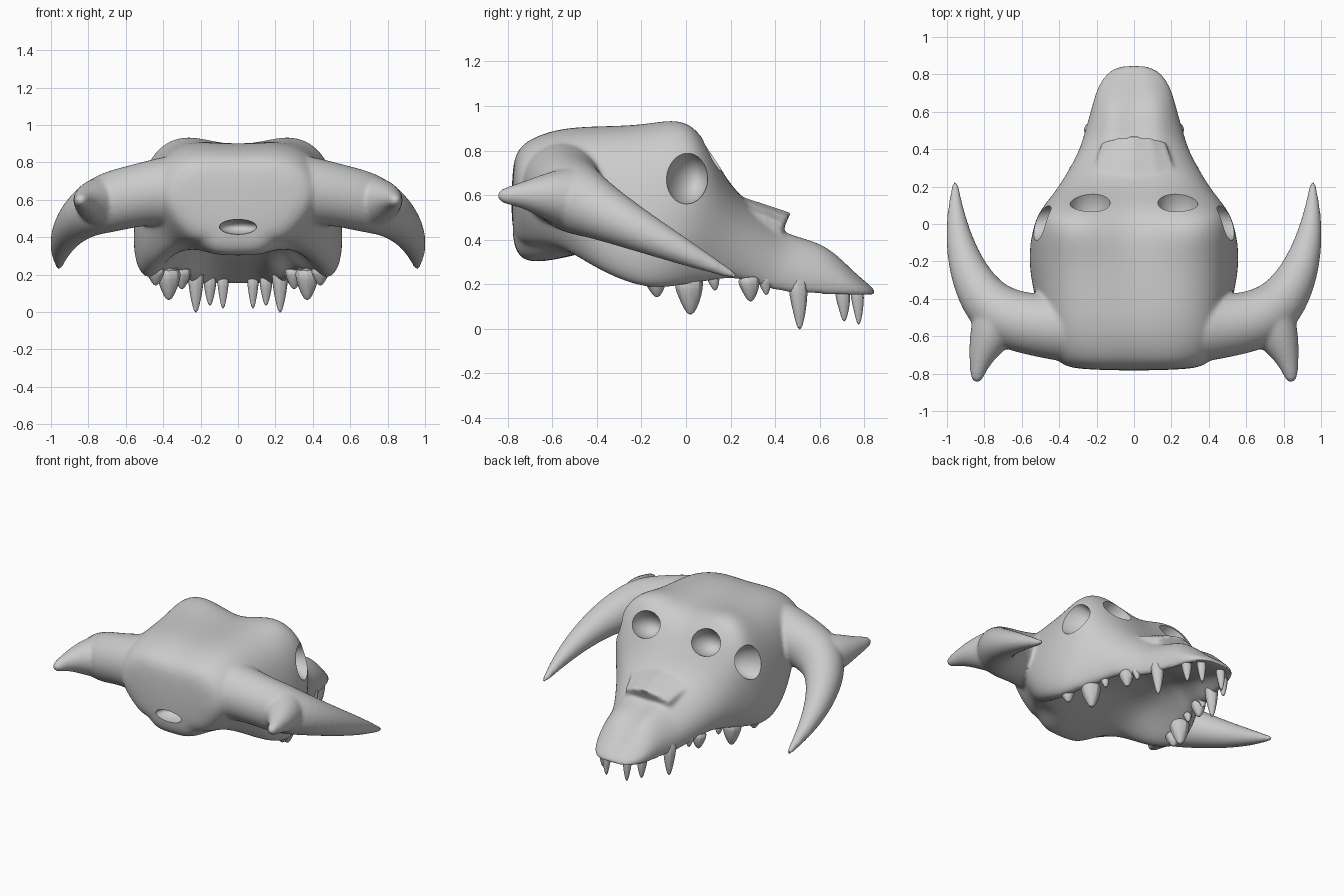
import bpy, bmesh, math
from mathutils import Vector

if "Cube" in bpy.data.objects:
    bpy.data.objects.remove(bpy.data.objects["Cube"])


def make_object(name, bm, subdiv=0):
    bmesh.ops.recalc_face_normals(bm, faces=bm.faces)
    mesh = bpy.data.meshes.new(name)
    bm.to_mesh(mesh)
    bm.free()
    obj = bpy.data.objects.new(name, mesh)
    bpy.context.collection.objects.link(obj)
    if subdiv:
        mod = obj.modifiers.new("smooth", "SUBSURF")
        mod.levels = mod.render_levels = subdiv
    return obj


def loft(name, rings, subdiv):
    bm = bmesh.new()
    loops = [[bm.verts.new(p) for p in ring] for ring in rings]
    n = len(loops[0])
    for a, b in zip(loops, loops[1:]):
        for i in range(n):
            j = (i + 1) % n
            bm.faces.new((a[i], a[j], b[j], b[i]))
    bm.faces.new(loops[0])
    bm.faces.new(loops[-1])
    return make_object(name, bm, subdiv)


def tube(name, path, sides=10, subdiv=2):
    """Tapered tube through (x, y, z, radius) points."""
    pts = [Vector(p[:3]) for p in path]
    rings = []
    for i, p in enumerate(pts):
        d = (pts[min(i + 1, len(pts) - 1)] - pts[max(i - 1, 0)]).normalized()
        ref = Vector((0, 0, 1)) if abs(d.z) < 0.8 else Vector((0, 1, 0))
        u = d.cross(ref).normalized()
        v = u.cross(d)
        r = path[i][3]
        rings.append([p + r * (math.cos(t) * u + math.sin(t) * v)
                      for t in (k * math.tau / sides for k in range(sides))])
    return loft(name, rings, subdiv)


def cutter(center, radii, tilt=0.0, turn=0.0):
    bpy.ops.mesh.primitive_uv_sphere_add(segments=28, ring_count=18, radius=1, location=center)
    obj = bpy.context.object
    obj.name = "socket_cutter"
    obj.scale = radii
    obj.rotation_euler = (tilt, 0, turn)
    obj.hide_render = True
    return obj


def apply_all(obj):
    bpy.context.view_layer.update()
    bpy.context.view_layer.objects.active = obj
    for m in list(obj.modifiers):
        bpy.ops.object.modifier_apply(modifier=m.name)


# Skull stations: y, z centre, z dome, top w, cheek w, rim w, z cheek, z rim, z palate
stations = [
    (-0.785, 0.73, 0.75, 0.27, 0.36, 0.17, 0.60, 0.44, 0.40),
    (-0.74, 0.83, 0.85, 0.38, 0.46, 0.25, 0.60, 0.36, 0.29),
    (-0.58, 0.89, 0.91, 0.44, 0.49, 0.35, 0.58, 0.38, 0.31),
    (-0.42, 0.89, 0.93, 0.48, 0.55, 0.49, 0.43, 0.26, 0.35),
    (-0.20, 0.875, 0.945, 0.51, 0.585, 0.54, 0.37, 0.16, 0.42),
    (-0.05, 0.85, 0.995, 0.51, 0.57, 0.50, 0.40, 0.17, 0.42),
    (0.05, 0.80, 0.95, 0.51, 0.53, 0.44, 0.43, 0.19, 0.42),
    (0.13, 0.74, 0.79, 0.45, 0.47, 0.40, 0.42, 0.20, 0.40),
    (0.22, 0.62, 0.60, 0.33, 0.41, 0.36, 0.39, 0.22, 0.38),
    (0.38, 0.47, 0.48, 0.21, 0.31, 0.29, 0.33, 0.16, 0.30),
    (0.46, 0.40, 0.43, 0.18, 0.28, 0.27, 0.28, 0.15, 0.27),
    (0.63, 0.365, 0.395, 0.17, 0.23, 0.22, 0.26, 0.14, 0.22),
    (0.76, 0.24, 0.25, 0.13, 0.20, 0.18, 0.19, 0.14, 0.17),
    (0.855, 0.175, 0.175, 0.06, 0.11, 0.09, 0.16, 0.135, 0.145),
]
rings = []
for y, zc, zd, wt, wm, wr, zm, zr, zp in stations:
    half = [(0, zc), (0.55 * wt, zd), (wt, zd + 0.25 * (zm - zd)), (wm, zm),
            (wr, zr), (0.8 * wr, zr + 0.02), (0.55 * wr, zp), (0, zp)]
    full = half + [(-x, z) for x, z in reversed(half[1:-1])]
    rings.append([(x, y, z) for x, z in full])
skull = loft("skull", rings, 3)
bones = [skull]

# Overhanging nose bone
nose = []
for y, w, z, bottom, lip in [(0.16, 0.25, 0.65, 0.45, 0), (0.26, 0.22, 0.59, 0.42, 0),
                             (0.36, 0.195, 0.555, 0.39, 0.01), (0.44, 0.17, 0.52, 0.37, 0.035)]:
    under = y - (0.03 if lip > 0.02 else 0)
    nose.append([(-w, y, z - 0.05), (-w * 0.55, y + lip * 0.6, z - 0.015), (0, y + lip, z),
                 (w * 0.55, y + lip * 0.6, z - 0.015), (w, y, z - 0.05),
                 (w, under, bottom), (0, under, bottom), (-w, under, bottom)])
bones.append(loft("nose_bone", nose, 0))

# Sweeping horns with rear spurs
horn = [(0.22, -0.55, 0.65, 0.23), (0.42, -0.55, 0.645, 0.19), (0.56, -0.535, 0.62, 0.175),
        (0.70, -0.50, 0.585, 0.175), (0.82, -0.39, 0.53, 0.138), (0.91, -0.20, 0.435, 0.098),
        (0.95, 0.0, 0.34, 0.062), (0.956, 0.15, 0.27, 0.03), (0.956, 0.235, 0.23, 0.014)]
spur = [(0.66, -0.42, 0.57, 0.16), (0.74, -0.54, 0.59, 0.15), (0.80, -0.66, 0.60, 0.095),
        (0.832, -0.76, 0.60, 0.052), (0.845, -0.853, 0.595, 0.03)]
for s in (1, -1):
    for path in (horn, spur):
        bones.append(tube("horn", [(s * x, y, z, r) for x, y, z, r in path]))

# Fuse the bones into one blended surface
for b in bones:
    apply_all(b)
bpy.ops.object.select_all(action="DESELECT")
for b in bones:
    b.select_set(True)
bpy.context.view_layer.objects.active = skull
bpy.ops.object.join()
mod = skull.modifiers.new("fuse", "REMESH")
mod.mode = "VOXEL"
mod.voxel_size = 0.012
mod = skull.modifiers.new("soften", "SMOOTH")
mod.factor = 0.5
mod.iterations = 8
apply_all(skull)

# Eye sockets and the opening at the back of the skull
cutters = [cutter((0, -0.78, 0.455), (0.10, 0.10, 0.04))]
for s in (-1, 1):
    cutters.append(cutter((s * 0.54, 0.0, 0.68), (0.17, 0.09, 0.12), turn=s * -0.3))
    cutters.append(cutter((s * 0.235, 0.12, 0.79), (0.108, 0.15, 0.09), math.radians(30)))
for c in cutters:
    mod = skull.modifiers.new("socket", "BOOLEAN")
    mod.operation = "DIFFERENCE"
    mod.solver = "EXACT"
    mod.object = c
apply_all(skull)
for c in cutters:
    bpy.data.objects.remove(c)
parts = [skull]

# Teeth: x, y, tip z, radius
teeth = [(0.08, 0.775, 0.015, 0.028), (0.15, 0.71, 0.03, 0.032), (0.225, 0.51, -0.008, 0.04),
         (0.275, 0.36, 0.15, 0.028), (0.30, 0.29, 0.12, 0.045), (0.345, 0.13, 0.17, 0.025),
         (0.37, 0.02, 0.06, 0.06), (0.44, -0.13, 0.14, 0.045)]
for s, side in ((1, "right"), (-1, "left")):
    for i, (x, y, z, r) in enumerate(teeth):
        top = 0.24 if y < 0.6 else 0.20
        path = [(s * x, y - 0.01, top, r * 1.3), (s * x, y - 0.005, top - 0.35 * (top - z), r * 1.15),
                (s * x, y, top - 0.7 * (top - z), r * 0.75), (s * x, y, z, r * 0.22)]
        parts.append(tube(f"tooth_{side}_{i + 1}", path, 8, 1))

# Smooth shading
bpy.ops.object.select_all(action="DESELECT")
for obj in parts:
    obj.select_set(True)
bpy.context.view_layer.objects.active = skull
bpy.ops.object.shade_smooth_by_angle(angle=math.radians(40))
